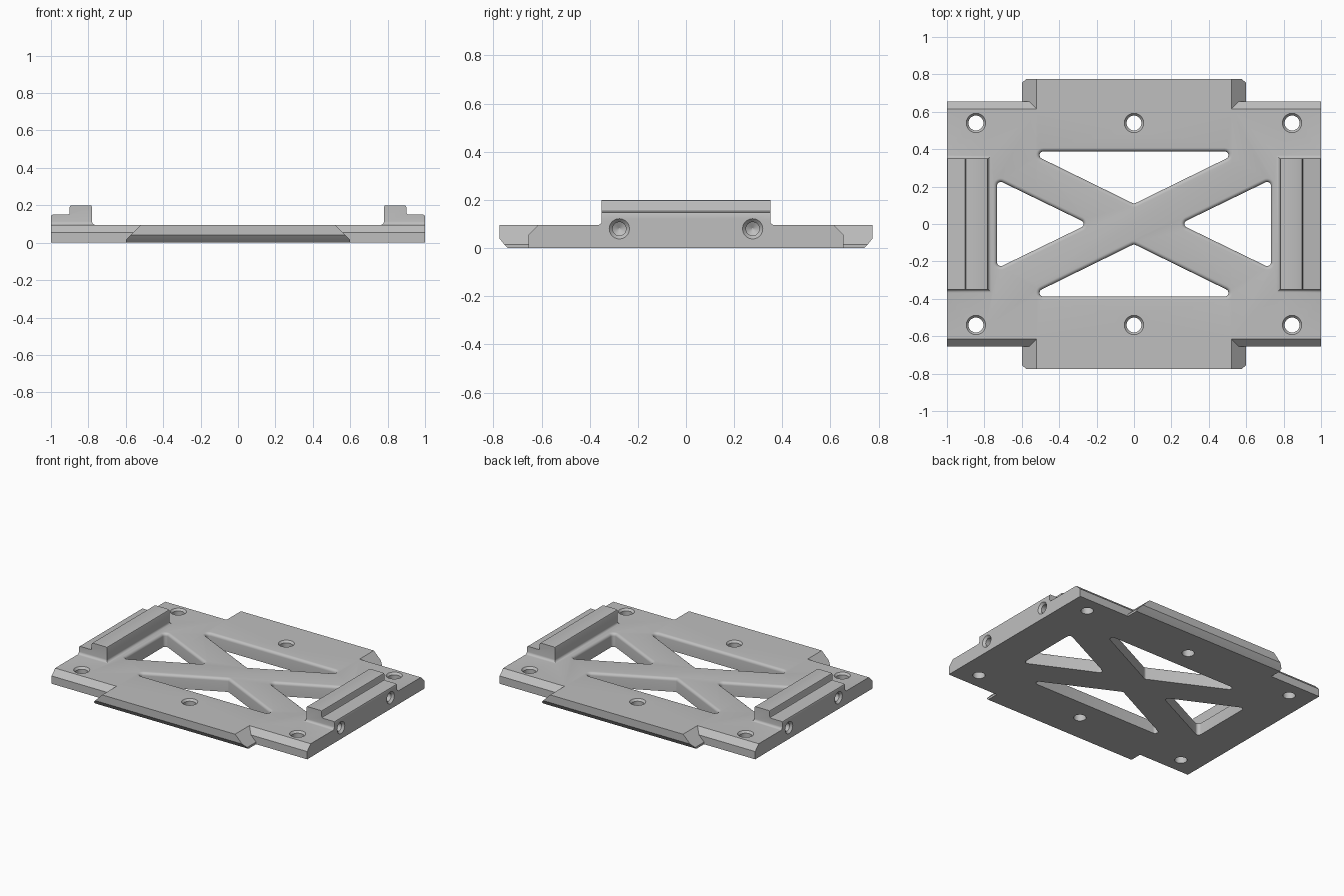
import bpy, bmesh
from math import sin, cos, pi, atan2

if "Cube" in bpy.data.objects:
    bpy.data.objects.remove(bpy.data.objects["Cube"])

TOP = 0.095

steel = bpy.data.materials.new("plain grey")
steel.diffuse_color = (0.52, 0.52, 0.52, 1)
steel.use_nodes = True
steel.node_tree.nodes["Principled BSDF"].inputs["Base Color"].default_value = steel.diffuse_color


def loft(name, loops):
    """Closed solid through a stack of loops with equal point counts."""
    bm = bmesh.new()
    rings = [[bm.verts.new(p) for p in loop] for loop in loops]
    n = len(rings[0])
    for a, b in zip(rings, rings[1:]):
        for i in range(n):
            j = (i + 1) % n
            bm.faces.new((a[i], a[j], b[j], b[i]))
    bm.faces.new(rings[0][::-1])
    bm.faces.new(rings[-1])
    bmesh.ops.recalc_face_normals(bm, faces=bm.faces)
    me = bpy.data.meshes.new(name)
    bm.to_mesh(me)
    bm.free()
    me.materials.append(steel)
    ob = bpy.data.objects.new(name, me)
    bpy.context.collection.objects.link(ob)
    return ob


def rect(x0, x1, y, z):
    return [(x0, -y, z), (x1, -y, z), (x1, y, z), (x0, y, z)]


def circle(r, h, n=32):
    return [(r * cos(2 * pi * i / n), r * sin(2 * pi * i / n), h) for i in range(n)]


def rounded_triangle(centres, r, z, steps=8):
    """Counter-clockwise triangle of corner centres grown by radius r."""
    pts = []
    for k, (cx, cy) in enumerate(centres):
        px, py = centres[k - 1]
        nx, ny = centres[(k + 1) % 3]
        a0 = atan2(cy - py, cx - px) - pi / 2
        a1 = atan2(ny - cy, nx - cx) - pi / 2
        turn = (a1 - a0) % (2 * pi)
        for i in range(steps + 1):
            a = a0 + turn * i / steps
            pts.append((cx + r * cos(a), cy + r * sin(a), z))
    return pts


# Main plate with chamfered upper edges
plate = loft("mounting_plate", [rect(-1, 1, 0.655, 0), rect(-1, 1, 0.655, 0.055),
                                rect(-1, 1, 0.615, TOP)])
bpy.context.view_layer.objects.active = plate
plate.select_set(True)


def combine(other, operation):
    mod = plate.modifiers.new(operation, 'BOOLEAN')
    mod.operation = operation
    mod.solver = 'EXACT'
    mod.object = other
    bpy.ops.object.modifier_apply(modifier=mod.name)
    bpy.data.objects.remove(other)


# Front and back tongues: sloped sides, undercut ends
combine(loft("tongues", [rect(-w, w, y, z) for w, y, z in
                         ((0.60, 0.74, 0), (0.60, 0.755, 0.015),
                          (0.575, 0.775, 0.04), (0.52, 0.775, TOP))]), 'UNION')

# Stepped side rails with a fillet at the foot
profile = [(0.78, 0.06), (0.78, 0.19), (0.783, 0.197), (0.79, 0.20), (0.89, 0.20),
           (0.897, 0.197), (0.90, 0.19), (0.90, 0.16), (0.903, 0.153), (0.91, 0.15),
           (0.99, 0.15), (0.997, 0.147), (1.0, 0.14), (1.0, 0.06)]
for s in (-1, 1):
    combine(loft("rail", [[(s * x, y, z) for x, z in profile] for y in (-0.35, 0.35)]), 'UNION')
    R = 0.018
    foot = [rect(s * (0.78 - R), s, 0.35 + R, 0.07)]
    for i in range(6):
        a = i / 5 * pi / 2
        o = R * (1 - sin(a))
        foot.append(rect(s * (0.78 - o), s, 0.35 + o, TOP + R * (1 - cos(a))))
    combine(loft("rail_foot", foot), 'UNION')

# Four triangular windows with rounded upper rims
front = [(0, -0.13), (-0.485, -0.368), (0.485, -0.368)]
side = [(0.29, 0), (0.712, -0.205), (0.712, 0.205)]
for tri in (front, side):
    for s in (-1, 1):
        centres = [(s * x, s * y) for x, y in tri]
        R, r = 0.02, 0.02
        loops = [rounded_triangle(centres, r, -0.1)]
        for i in range(7):
            a = i / 6 * pi / 2
            loops.append(rounded_triangle(centres, r + R * (1 - cos(a)), TOP - R + R * sin(a)))
        loops.append(rounded_triangle(centres, r + R, 0.2))
        combine(loft("window", loops), 'DIFFERENCE')

# Six countersunk through holes
for x in (-0.845, 0, 0.845):
    for y in (-0.54, 0.54):
        hole = loft("screw_hole", [[(px + x, py + y, pz) for px, py, pz in circle(r, z)]
                                   for r, z in ((0.04, -0.1), (0.04, 0.081),
                                                (0.052, TOP), (0.052, 0.2))])
        combine(hole, 'DIFFERENCE')

# Four blind bores in the side faces
for s in (-1, 1):
    for y in (-0.277, 0.277):
        bore = loft("side_bore", [[(s * h, y + a, 0.08 + b) for a, b, h in circle(r, d)]
                                  for r, d in ((0.042, 1.05), (0.042, 1.0), (0.028, 0.985),
                                               (0.028, 0.88), (0.003, 0.865))])
        combine(bore, 'DIFFERENCE')

# Smooth the rounded areas, keep the edges crisp
bpy.ops.object.shade_smooth_by_angle(angle=0.5)
